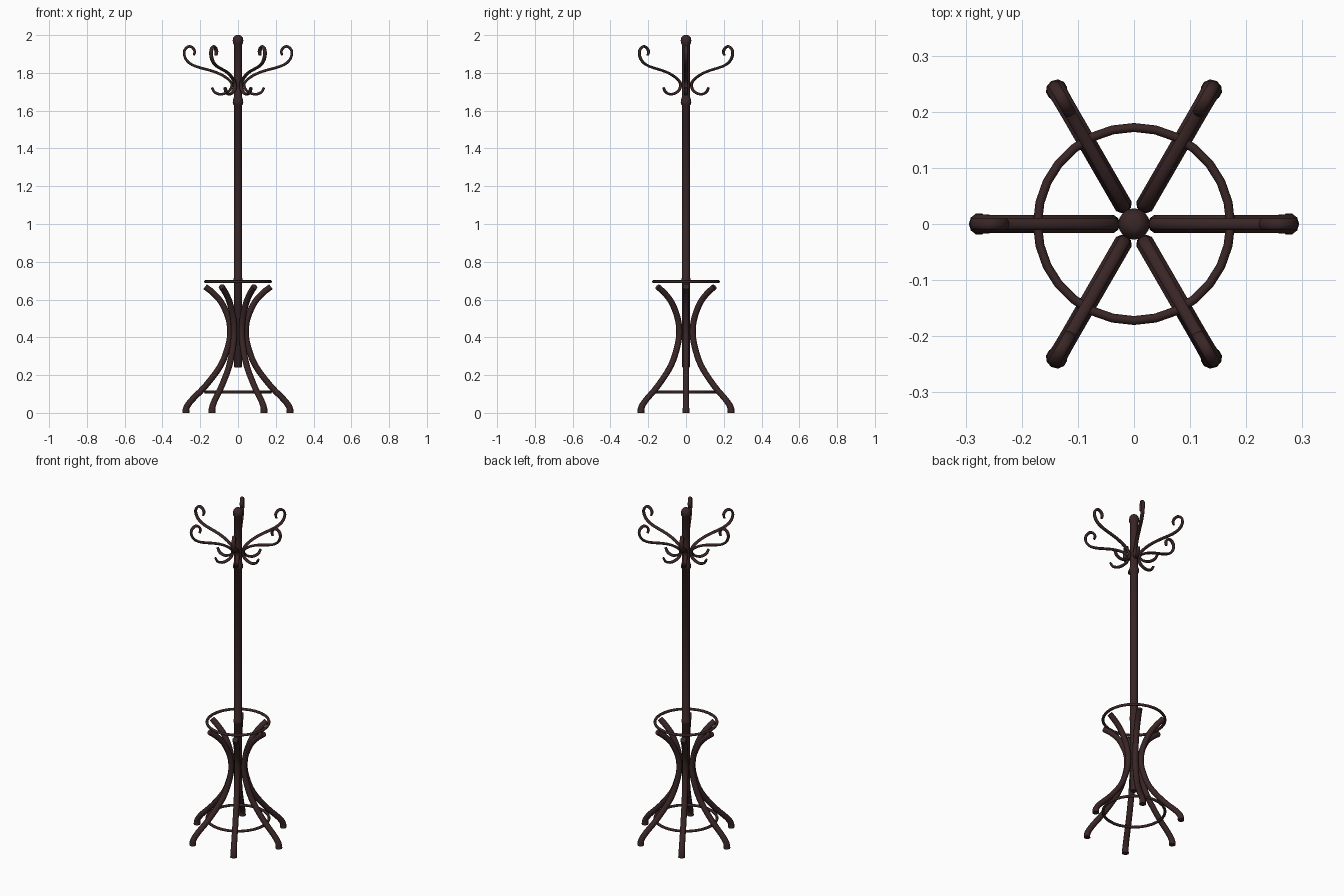
import bpy, bmesh, math
from mathutils import Vector

if "Cube" in bpy.data.objects:
    bpy.data.objects.remove(bpy.data.objects["Cube"])

wood = bpy.data.materials.new("dark brown wood")
wood.diffuse_color = (0.042, 0.019, 0.019, 1)
wood.use_nodes = True
wood.node_tree.nodes["Principled BSDF"].inputs["Base Color"].default_value = wood.diffuse_color


def finish(name, bm):
    bmesh.ops.recalc_face_normals(bm, faces=bm.faces)
    me = bpy.data.meshes.new(name)
    bm.to_mesh(me)
    bm.free()
    me.materials.append(wood)
    ob = bpy.data.objects.new(name, me)
    bpy.context.collection.objects.link(ob)
    bpy.ops.object.select_all(action='DESELECT')
    ob.select_set(True)
    bpy.context.view_layer.objects.active = ob
    bpy.ops.object.shade_smooth_by_angle(angle=math.radians(50))
    return ob


def smooth_path(pts, steps):
    # Catmull-Rom through (r, z, scale) points
    p = [Vector(q) for q in pts]
    p = [2 * p[0] - p[1]] + p + [2 * p[-1] - p[-2]]
    out = []
    for i in range(1, len(p) - 2):
        a, b, c, d = p[i - 1:i + 3]
        for k in range(steps):
            t = k / steps
            out.append(0.5 * (2 * b + (c - a) * t + (2 * a - 5 * b + 4 * c - d) * t * t
                              + (3 * b - a - 3 * c + d) * t ** 3))
    return out + [p[-2]]


def radial_sweep(name, pts, thick, wide, angle, steps=3, sides=10):
    # sweep an ellipse along a path in the vertical plane at this angle
    path = smooth_path(pts, steps)
    ca, sa = math.cos(angle), math.sin(angle)
    bm = bmesh.new()
    rings = []
    for i, q in enumerate(path):
        t = path[min(i + 1, len(path) - 1)] - path[max(i - 1, 0)]
        l = math.hypot(t.x, t.y)
        nr, nz = -t.y / l, t.x / l
        ring = []
        for k in range(sides):
            a = 2 * math.pi * k / sides
            u, v = thick * q.z * math.cos(a), wide * q.z * math.sin(a)
            r, z = q.x + nr * u, max(0, q.y + nz * u)
            ring.append(bm.verts.new((r * ca - v * sa, r * sa + v * ca, z)))
        rings.append(ring)
    for a, b in zip(rings, rings[1:]):
        for k in range(sides):
            j = (k + 1) % sides
            bm.faces.new((a[k], a[j], b[j], b[k]))
    bm.faces.new(rings[0])
    bm.faces.new(rings[-1])
    return finish(name, bm)


def lathe(name, prof, sides=16):
    bm = bmesh.new()
    rings = [[bm.verts.new((r * math.cos(2 * math.pi * k / sides),
                            r * math.sin(2 * math.pi * k / sides), z))
              for k in range(sides)] for r, z in prof]
    for a, b in zip(rings, rings[1:]):
        for k in range(sides):
            j = (k + 1) % sides
            bm.faces.new((a[k], a[j], b[j], b[k]))
    bm.faces.new(rings[0])
    bm.faces.new(rings[-1])
    return finish(name, bm)


def hoop(name, radius, z, tube, seg=28, sides=8):
    bm = bmesh.new()
    rings = []
    for i in range(seg):
        a = 2 * math.pi * i / seg
        rings.append([])
        for k in range(sides):
            b = 2 * math.pi * k / sides
            r = radius + tube * math.cos(b)
            rings[-1].append(bm.verts.new((r * math.cos(a), r * math.sin(a), z + tube * math.sin(b))))
    for i in range(seg):
        a, b = rings[i], rings[(i + 1) % seg]
        for k in range(sides):
            j = (k + 1) % sides
            bm.faces.new((a[k], a[j], b[j], b[k]))
    return finish(name, bm)


# central pole with collars and rounded finial
lathe("pole", [(0.018, 0.24), (0.022, 0.245), (0.022, 0.69), (0.025, 0.695), (0.025, 0.71),
               (0.022, 0.715), (0.022, 1.63), (0.027, 1.635), (0.028, 1.645), (0.026, 1.66),
               (0.022, 1.67), (0.022, 1.95), (0.027, 1.957), (0.028, 1.972), (0.025, 1.987),
               (0.015, 1.998), (0.008, 2.0)])

# rings that hold umbrellas
hoop("upper_ring", 0.172, 0.695, 0.008)
hoop("lower_ring", 0.172, 0.11, 0.008)

leg = [(0.276, 0.0, 1.15), (0.272, 0.03, 1.05), (0.243, 0.07, 1), (0.172, 0.143, 1),
       (0.092, 0.25, 1), (0.052, 0.355, 1), (0.041, 0.43, 1), (0.052, 0.505, 1),
       (0.088, 0.585, 1), (0.132, 0.635, 1), (0.174, 0.668, 1)]
# S-shaped coat hook: upper curl, sweep to the pole, small lower hook
hook = [(0.234, 1.893, 0.8), (0.229, 1.913, 1), (0.240, 1.933, 1), (0.260, 1.940, 1),
        (0.280, 1.925, 1), (0.285, 1.897, 1), (0.268, 1.862, 1), (0.225, 1.835, 1),
        (0.130, 1.808, 1), (0.070, 1.780, 1), (0.034, 1.745, 1), (0.044, 1.707, 1),
        (0.085, 1.687, 1), (0.122, 1.696, 1), (0.138, 1.722, 0.85)]
for i in range(6):
    a = math.radians(60 * i)
    radial_sweep(f"leg_{i + 1}", leg, 0.016, 0.017, a)
    radial_sweep(f"coat_hook_{i + 1}", hook, 0.007, 0.011, a)
